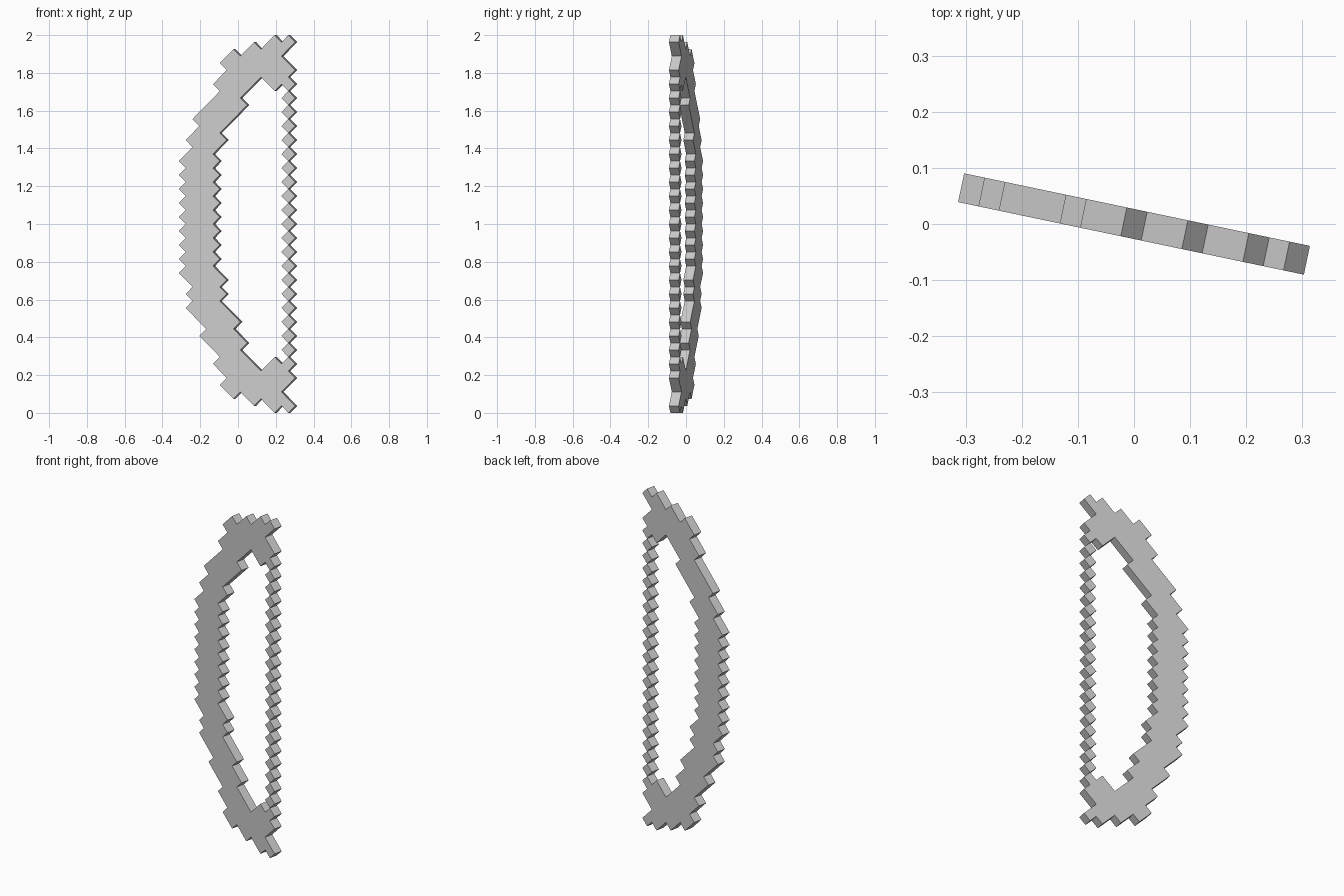
import bpy, bmesh, math

if "Cube" in bpy.data.objects:
    bpy.data.objects.remove(bpy.data.objects["Cube"])

H = 2 / 54                  # half diagonal of one pixel turned on its corner
THICK = H * math.sqrt(2)    # one pixel deep
YAW = math.radians(-11.85)


def extrude_outline(name, points):
    """Extrude a closed outline given in half-diagonals (across, up)."""
    bm = bmesh.new()
    front = [bm.verts.new(((a - 8.5) * H, -THICK / 2, b * H)) for a, b in points]
    back = [bm.verts.new((v.co.x, THICK / 2, v.co.z)) for v in front]
    bm.faces.new(front)
    bm.faces.new(back[::-1])
    n = len(front)
    for i in range(n):
        j = (i + 1) % n
        bm.faces.new((front[j], front[i], back[i], back[j]))
    bmesh.ops.recalc_face_normals(bm, faces=bm.faces)
    mesh = bpy.data.meshes.new(name)
    bm.to_mesh(mesh)
    bm.free()
    ob = bpy.data.objects.new(name, mesh)
    ob.rotation_euler.z = YAW
    bpy.context.collection.objects.link(ob)
    return ob


# Bow limb: stepped tip, mirrored to the top, joined by toothed edges
tip = [(5, 7), (7, 5), (6, 4), (8, 2), (9, 3), (11, 1), (12, 2), (14, 0), (15, 1),
       (16, 0), (17, 1), (15, 3), (17, 5), (14, 8), (12, 6), (9, 9), (10, 10)]
top_tip = [(a, 54 - b) for a, b in reversed(tip)]

inner = [(8, 12), (9, 13), (6, 16), (7, 17), (6, 18), (7, 19)]
inner += [(5 if b % 2 else 6, b) for b in range(21, 38)]
inner += [(7, 39), (6, 40)]

outer = [(6, 46), (2, 42), (3, 41), (1, 39), (2, 38)]
outer += [(b % 2, b) for b in range(36, 19, -1)]
outer += [(2, 18), (1, 17), (2, 16), (1, 15), (4, 12), (3, 11), (6, 8)]

extrude_outline("bow_limb", tip + inner + top_tip + outer)

# Bowstring: column of pixels meeting corner to corner
string = extrude_outline("bowstring", [(16, 6), (17, 7), (16, 8), (15, 7)])
arr = string.modifiers.new("repeat", 'ARRAY')
arr.count = 21
arr.use_relative_offset = False
arr.use_constant_offset = True
arr.constant_offset_displace = (0, 0, 2 * H)
